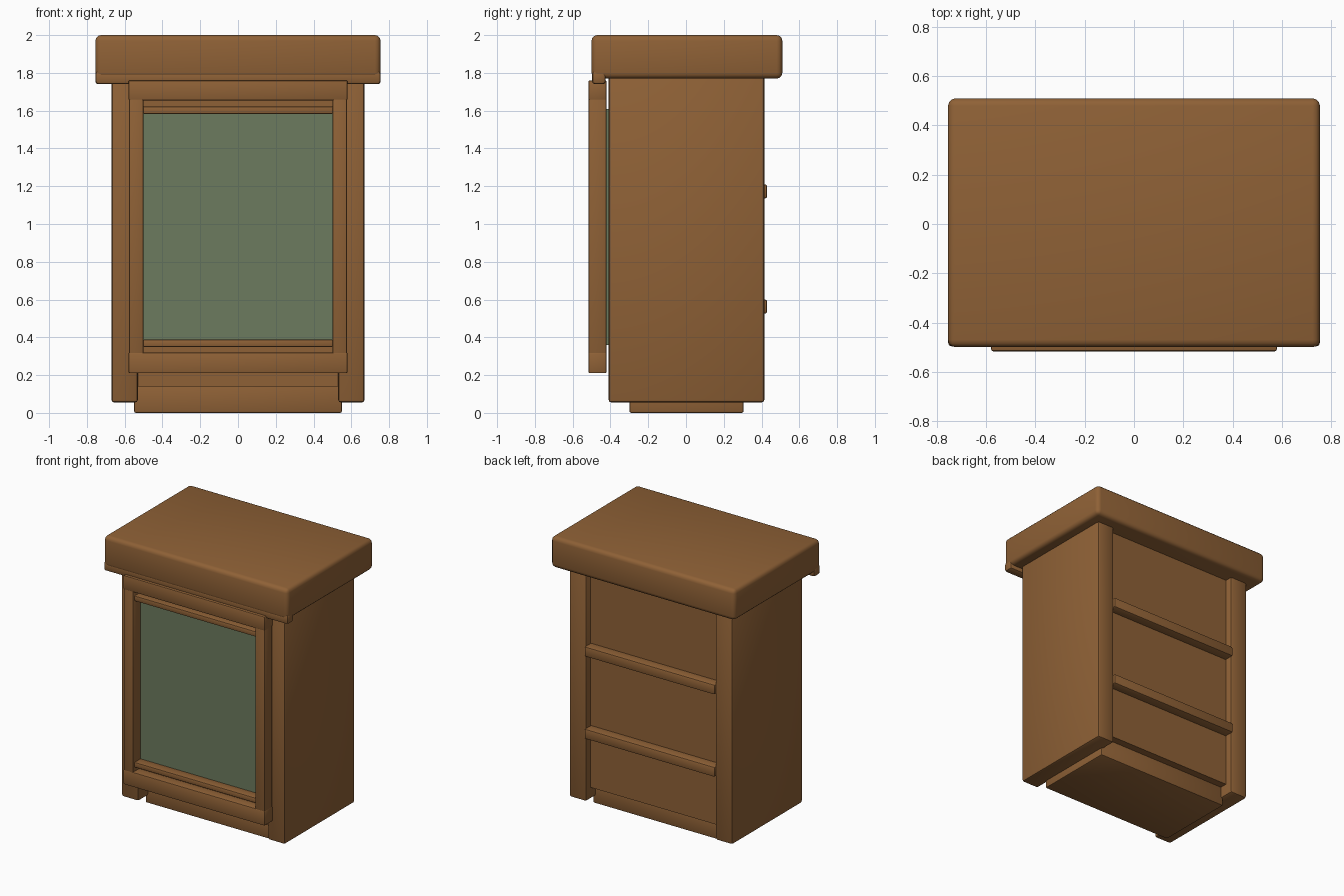
import bpy

if "Cube" in bpy.data.objects:
    bpy.data.objects.remove(bpy.data.objects["Cube"])


def material(name, rgb):
    m = bpy.data.materials.new(name)
    m.diffuse_color = (*rgb, 1)
    m.use_nodes = True
    m.node_tree.nodes["Principled BSDF"].inputs["Base Color"].default_value = m.diffuse_color
    return m


WOOD = material("warm_brown_wood", (0.275, 0.12, 0.037))
GLASS = material("grey_green_glass", (0.15, 0.198, 0.112))


def box(name, x, y, z, mat=WOOD, bevel=0.01, segments=2):
    """Rounded block from (min, max) ranges on each axis."""
    bpy.ops.mesh.primitive_cube_add(
        size=1, location=[(r[0] + r[1]) / 2 for r in (x, y, z)])
    ob = bpy.context.object
    ob.name = name
    ob.scale = [r[1] - r[0] for r in (x, y, z)]
    bpy.ops.object.transform_apply(location=False, rotation=False, scale=True)
    ob.data.materials.append(mat)
    if bevel:
        mod = ob.modifiers.new("rounded_edges", 'BEVEL')
        mod.width = bevel
        mod.segments = segments
        bpy.ops.object.modifier_apply(modifier=mod.name)
        bpy.ops.object.shade_smooth_by_angle()
    return ob


# Worktop with a front lip hanging below it
box("worktop", (-0.755, 0.755), (-0.5, 0.51), (1.77, 2.0), bevel=0.03, segments=3)
box("worktop_lip", (-0.755, 0.755), (-0.497, -0.425), (1.74, 1.81), bevel=0.015)

# Carcass and plinth
box("carcass", (-0.54, 0.54), (-0.37, 0.36), (0.14, 1.79), bevel=0)
box("plinth", (-0.55, 0.55), (-0.3, 0.305), (0.0, 0.15))

# Paired side panels and door stiles
for side, s in (("left", -1), ("right", 1)):
    box(side + "_side_panel", sorted((s * 0.53, s * 0.67)), (-0.41, 0.415),
        (0.055, 1.79), bevel=0.015)
    box(side + "_door_stile", sorted((s * 0.5, s * 0.578)), (-0.515, -0.42),
        (0.215, 1.755), bevel=0.008)

# Door rails with a slim moulding inside each one
for name, rail, mould, fill in (
        ("bottom", (0.21, 0.32), (0.35, 0.388), (0.315, 0.36)),
        ("top", (1.655, 1.76), (1.583, 1.622), (1.61, 1.66))):
    box(name + "_door_rail", (-0.58, 0.58), (-0.517, -0.42), rail, bevel=0.008)
    box(name + "_moulding", (-0.502, 0.502), (-0.5, -0.425), mould, bevel=0.006)
    box(name + "_rebate", (-0.502, 0.502), (-0.445, -0.425), fill, bevel=0)

# Glass pane
box("glass_pane", (-0.52, 0.52), (-0.43, -0.405), (0.36, 1.61), GLASS, bevel=0)

# Rails across the back
for i, z in enumerate((0.525, 1.135)):
    box(f"back_rail_{i + 1}", (-0.535, 0.535), (0.33, 0.43), (z, z + 0.075), bevel=0.012)
